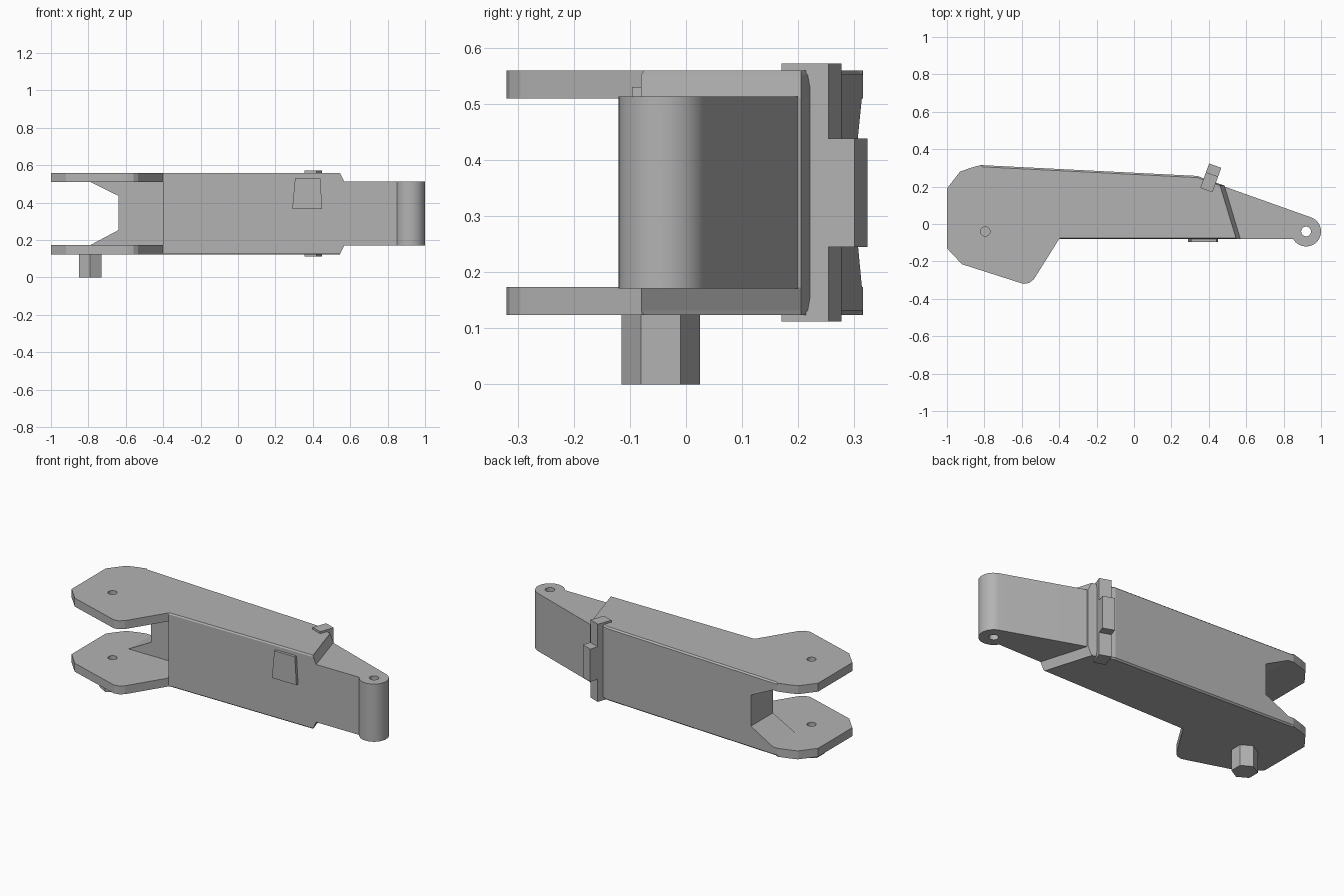
import bpy, bmesh, math
from mathutils import Matrix

if "Cube" in bpy.data.objects:
    bpy.data.objects.remove(bpy.data.objects["Cube"], do_unlink=True)

mat = bpy.data.materials.new("plain grey")
mat.use_nodes = True
GREY = (0.45, 0.45, 0.45, 1)
mat.diffuse_color = GREY
mat.node_tree.nodes["Principled BSDF"].inputs["Base Color"].default_value = GREY

MID_Z = 0.342
HINGE = (0.92, -0.04)
PIVOT = (-0.795, -0.04)


def loft(name, rings):
    """Skin matching rings of 3D points and cap both ends."""
    bm = bmesh.new()
    rows = [[bm.verts.new(p) for p in ring] for ring in rings]
    n = len(rows[0])
    for a, b in zip(rows, rows[1:]):
        for i in range(n):
            j = (i + 1) % n
            bm.faces.new((a[i], a[j], b[j], b[i]))
    bm.faces.new(rows[0])
    bm.faces.new(rows[-1])
    bmesh.ops.recalc_face_normals(bm, faces=bm.faces)
    mesh = bpy.data.meshes.new(name)
    bm.to_mesh(mesh)
    bm.free()
    mesh.materials.append(mat)
    obj = bpy.data.objects.new(name, mesh)
    bpy.context.collection.objects.link(obj)
    return obj


def prism(name, outline, z0, z1):
    return loft(name, [[(x, y, z) for x, y in outline] for z in (z0, z1)])


def circle(center, r, n, start=0.0, sweep=360.0):
    steps = n if sweep == 360 else n - 1
    angles = [math.radians(start + sweep * i / steps) for i in range(n)]
    return [(center[0] + r * math.cos(a), center[1] + r * math.sin(a)) for a in angles]


def drill(obj, center, r):
    cutter = prism("hole_cutter", circle(center, r, 24), -0.1, 0.8)
    cutter.hide_render = True
    mod = obj.modifiers.new("hole", "BOOLEAN")
    mod.operation = "DIFFERENCE"
    mod.solver = "EXACT"
    mod.object = cutter
    bpy.context.view_layer.objects.active = obj
    bpy.ops.object.modifier_apply(modifier=mod.name)
    bpy.data.objects.remove(cutter, do_unlink=True)


def smooth(obj):
    bpy.ops.object.select_all(action="DESELECT")
    obj.select_set(True)
    bpy.context.view_layer.objects.active = obj
    bpy.ops.object.shade_smooth_by_angle(angle=math.radians(25))


def back(x):
    """Depth of the tapering back wall."""
    return 0.274 - 0.05 * x


# Side plates: left lobe, then the beam edges, which are slightly bevelled
lobe = [(-0.82, back(-0.82)), (-0.88, 0.298), (-0.93, 0.28), (-1, 0.19), (-1, -0.13),
        (-0.92, -0.215), (-0.62, -0.311), (-0.59, -0.32), (-0.56, -0.315),
        (-0.535, -0.295), (-0.40, -0.08)]


def plate_outline(bevel, end):
    return lobe + [(-0.395, -0.08 + bevel * 0.6), (0.57 - end, -0.08 + bevel * 0.6),
                   (0.485 - end, 0.205), (0.375, 0.243 - bevel),
                   (0.34, back(0.34) - bevel), (-0.81, back(-0.81) - bevel)]


for name, side in (("upper_plate", 1), ("lower_plate", -1)):
    levels = [(0.168, 0, 0), (0.21, 0, 0.021), (0.218, 0.009, 0.025)]
    plate = loft(name, [[(x, y, MID_Z + side * h) for x, y in plate_outline(b, e)]
                        for h, b, e in levels])
    drill(plate, PIVOT, 0.025)

# Solid core of the beam between the plates
prism("beam_core", [(-0.4, -0.08), (0.57, -0.08), (0.485, 0.205), (0.375, 0.243),
                    (0.34, back(0.34)), (-0.4, back(-0.4))], 0.173, 0.511)

# Back web with a flared notch between the lobes
web = [(-0.79, 0.173), (-0.64, 0.253), (-0.64, 0.437), (-0.79, 0.511),
       (-0.4, 0.511), (-0.4, 0.173)]
loft("back_web", [[(x, 0.1, z) for x, z in web], [(x, back(x), z) for x, z in web]])

# Tapering neck that ends in the rounded hinge
neck = prism("hinge_neck", [(0.45, 0.212), (0.45, -0.08)]
             + circle(HINGE, 0.08, 28, -150, 221), 0.171, 0.513)
drill(neck, HINGE, 0.026)
smooth(neck)

# Hexagonal pin under the lower plate
prism("hex_pin", circle((-0.79, -0.045), 0.07, 6, 30), 0, 0.126)

# Turned clip at the back: a tall rail and a short block
TURN = Matrix.Rotation(math.radians(-20), 3, "Z")


def turned_box(name, offset, depth, z0, z1):
    corners = [(-0.0345, offset - depth / 2), (0.0345, offset - depth / 2),
               (0.0345, offset + depth / 2), (-0.0345, offset + depth / 2)]
    turned = [TURN @ Matrix.Translation((x, y, 0)).translation for x, y in corners]
    prism(name, [(0.402 + p.x, 0.2235 + p.y) for p in turned], z0, z1)


turned_box("clip_rail", 0, 0.089, 0.112, 0.572)
turned_box("clip_block", 0.069, 0.05, 0.245, 0.438)

# Thin tapered panel on the front
panel = [(0.29, 0.365), (0.45, 0.365), (0.44, 0.53), (0.305, 0.53)]
loft("front_panel", [[(x, y, z) for x, z in panel] for y in (-0.079, -0.096)])
